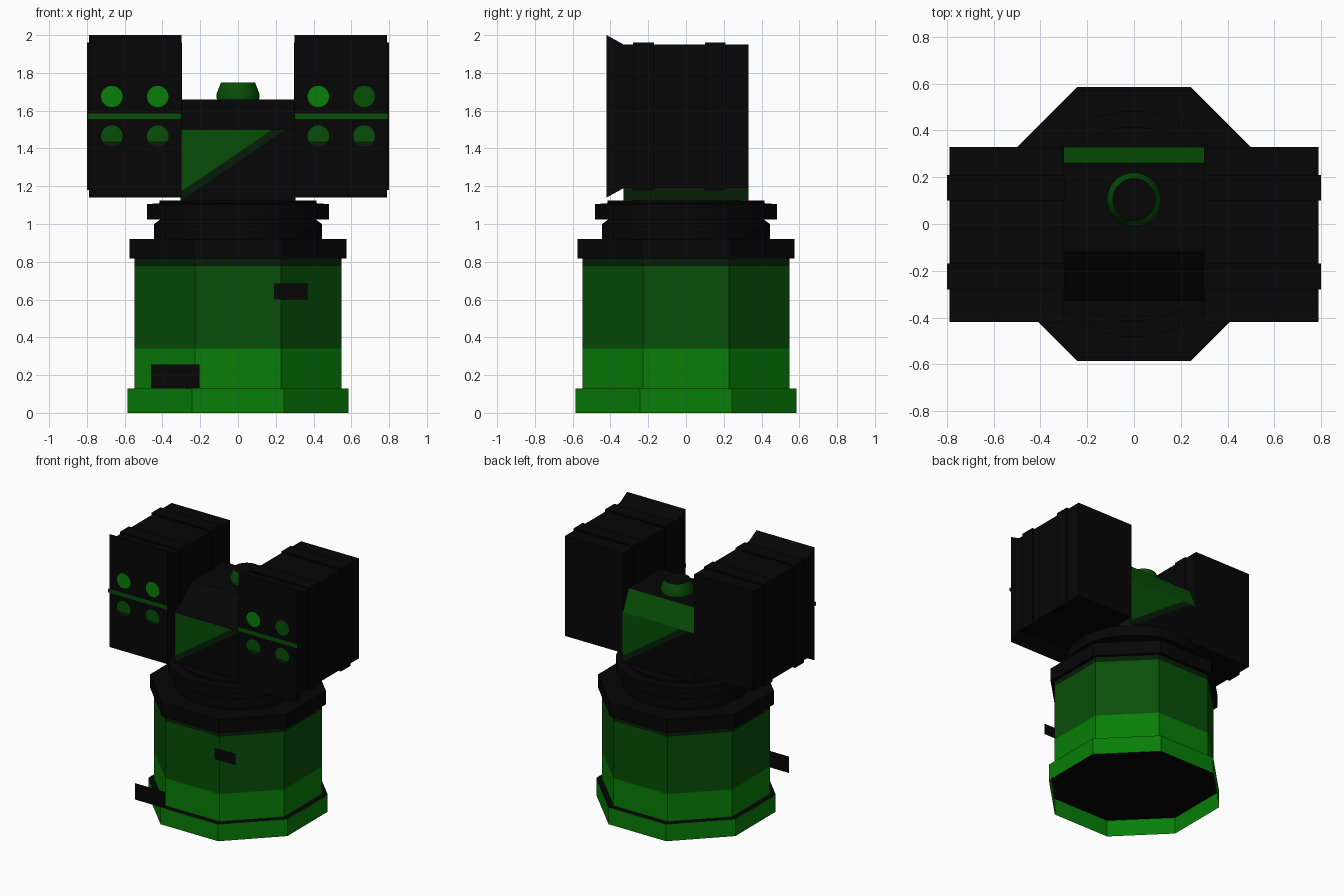
import bpy, bmesh, math
from math import cos, sin, pi

if "Cube" in bpy.data.objects:
    bpy.data.objects.remove(bpy.data.objects["Cube"])


def material(name, rgb):
    m = bpy.data.materials.new(name)
    m.diffuse_color = (*rgb, 1)
    m.use_nodes = True
    m.node_tree.nodes["Principled BSDF"].inputs["Base Color"].default_value = m.diffuse_color
    return m


BLACK = material("black", (0.0017, 0.0017, 0.0017))
SHADE = material("blackish_green", (0.0017, 0.0125, 0.0017))
GREEN = material("dark_green", (0.0024, 0.078, 0.0024))
BRIGHT = material("bright_green", (0.0024, 0.21, 0.0024))


def finish(name, bm, paint, smooth=False):
    """Turn a bmesh into an object; paint is a material or a rule on faces."""
    if len(bm.faces) > 1:
        bmesh.ops.recalc_face_normals(bm, faces=bm.faces)
    bm.normal_update()
    mesh = bpy.data.meshes.new(name)
    slots = []
    for f in bm.faces:
        m = paint(f.calc_center_median(), f.normal) if callable(paint) else paint
        if m not in slots:
            slots.append(m)
            mesh.materials.append(m)
        f.material_index = slots.index(m)
    bm.to_mesh(mesh)
    bm.free()
    ob = bpy.data.objects.new(name, mesh)
    bpy.context.collection.objects.link(ob)
    if smooth:
        bpy.ops.object.select_all(action='DESELECT')
        ob.select_set(True)
        bpy.context.view_layer.objects.active = ob
        bpy.ops.object.shade_smooth_by_angle(angle=math.radians(30))
    return ob


def extrude(name, pts, a, b, paint):
    """Prism along x from a (y, z) outline."""
    bm = bmesh.new()
    ends = [[bm.verts.new((x, *p)) for p in pts] for x in (a, b)]
    for e in ends:
        bm.faces.new(e)
    for i in range(len(pts)):
        j = (i + 1) % len(pts)
        bm.faces.new((ends[0][i], ends[0][j], ends[1][j], ends[1][i]))
    return finish(name, bm, paint)


def plate(name, pts, y, paint):
    """Flat sheet at depth y from an (x, z) outline, facing away from the centre."""
    bm = bmesh.new()
    f = bm.faces.new([bm.verts.new((x, y, z)) for x, z in pts])
    f.normal_update()
    if f.normal.y * y < 0:
        f.normal_flip()
    return finish(name, bm, paint)


def lathe(name, profile, n, paint, centre=(0, 0), smooth=False, bottom=True, top=True):
    """Solid from (radius, z) rings; radius reaches the flat sides."""
    bm = bmesh.new()
    k = 1 / cos(pi / n)
    rings = [[bm.verts.new((centre[0] + r * k * cos((i + .5) * 2 * pi / n),
                            centre[1] + r * k * sin((i + .5) * 2 * pi / n), z))
              for i in range(n)] for r, z in profile]
    if bottom:
        bm.faces.new(rings[0])
    if top:
        bm.faces.new(rings[-1])
    for lo, hi in zip(rings, rings[1:]):
        for i in range(n):
            j = (i + 1) % n
            bm.faces.new((lo[i], lo[j], hi[j], hi[i]))
    return finish(name, bm, paint, smooth)


def rect(u0, u1, v0, v1):
    return [(u0, v0), (u1, v0), (u1, v1), (u0, v1)]


def arc(x, z, r, a0, a1, n=20):
    step = math.radians(a1 - a0) / n
    return [(x + r * cos(math.radians(a0) + i * step),
             z + r * sin(math.radians(a0) + i * step)) for i in range(n + 1)]


# Octagonal pedestal: foot hollow from below, striped drum and collar
lathe("foot", [(0.586, 0), (0.586, 0.13)], 8,
      lambda c, n: BLACK if abs(n.z) > 0.5 else BRIGHT, bottom=False)
lathe("drum", [(0.548, 0.13), (0.548, 0.34), (0.548, 0.777), (0.548, 0.817)], 8,
      lambda c, n: BRIGHT if c.z < 0.34 else GREEN if c.z < 0.777 else SHADE,
      bottom=False, top=False)
lathe("collar", [(0.574, 0.817), (0.574, 0.92)], 8, BLACK)

# Small plates standing on the front of the drum
plate("lower_plate", rect(-0.46, -0.205, 0.13, 0.255), -0.585, BLACK)
plate("upper_plate", rect(0.19, 0.367, 0.6, 0.685), -0.553, BLACK)

# Round turntable
lathe("turntable", [(0.444, 0.92), (0.444, 1.0), (0.41, 1.025), (0.483, 1.025),
                    (0.483, 1.105), (0.415, 1.11), (0.415, 1.125)], 32, BLACK,
      smooth=True, bottom=False)

# Central head: sloped front and back, green back slope
extrude("head", [(-0.33, 1.12), (0.33, 1.12), (0.33, 1.5), (0.26, 1.66),
                 (-0.12, 1.66), (-0.33, 1.5)], -0.305, 0.305,
        lambda c, n: SHADE if abs(n.x) > 0.5 else
        GREEN if n.y > 0.2 and c.z > 1.5 else BLACK)

# Diagonal painted panels on the front and back of the head
for s, side in ((1, "front"), (-1, "back")):
    plate(side + "_panel", [(-0.302 * s, 1.17), (0.18 * s, 1.5), (-0.302 * s, 1.5)],
          -0.332 * s, GREEN)
    plate(side + "_panel_edge", [(-0.302 * s, 1.125), (0.25 * s, 1.5), (0.18 * s, 1.5),
                                 (-0.302 * s, 1.17)], -0.332 * s, SHADE)

# Hatch on the roof
lathe("hatch", [(0.112, 1.66), (0.115, 1.685), (0.09, 1.75)], 24,
      lambda c, n: BLACK if abs(n.z) > 0.9 else GREEN, (0, 0.105), True, bottom=False)

# Launcher pods with flared mouths, straps, stripe and tubes
for s, side in ((-1, "left"), (1, "right")):
    extrude(side + "_pod", [(-0.42, 1.14), (-0.33, 1.19), (0.33, 1.19), (0.33, 1.95),
                            (-0.33, 1.95), (-0.42, 2.0)], 0.3 * s, 0.79 * s, BLACK)
    for y, part in ((-0.225, "front"), (0.155, "rear")):
        extrude(f"{side}_{part}_strap", rect(y - 0.055, y + 0.055, 1.18, 1.96),
                0.297 * s, 0.8 * s, BLACK)
    plate(side + "_stripe", rect(0.298 * s, 0.797 * s, 1.555, 1.585), -0.424, GREEN)
    for x in (0.425, 0.668):
        top = GREEN if s * x > 0.5 else BRIGHT
        plate(side + "_upper_tube", arc(x * s, 1.675, 0.057, 0, 345), -0.422, top)
        plate(side + "_lower_tube", arc(x * s, 1.465, 0.057, -30, 210), -0.422, GREEN)
        plate(side + "_lower_tube_rim", arc(x * s, 1.465, 0.057, 210, 330), -0.422, SHADE)
